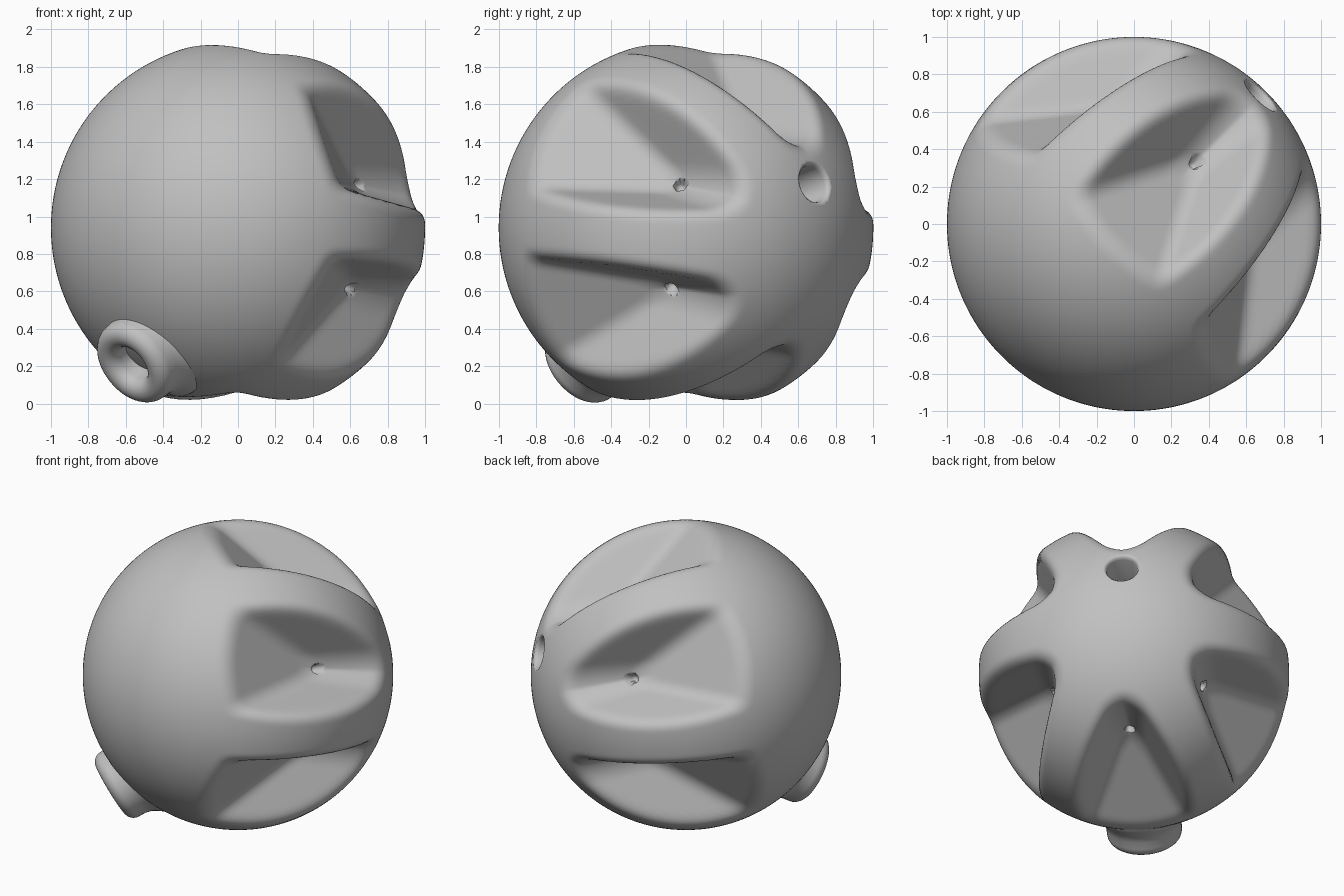
import bpy, bmesh, math
from mathutils import Vector

cube = bpy.data.objects.get("Cube")
if cube:
    bpy.data.objects.remove(cube, do_unlink=True)

CENTRE = Vector((0, 0, 0.94))
AXIS = Vector((0.70, 0.70, -0.12)).normalized()      # scoops are arranged round this
SIDE = Vector((1, -1, 0)).normalized()
UP = AXIS.cross(SIDE)
if UP.z < 0:
    UP = -UP

grey = bpy.data.materials.new("satin_grey")
grey.use_nodes = True
grey.diffuse_color = (0.53, 0.53, 0.53, 1)
grey.node_tree.nodes["Principled BSDF"].inputs["Base Color"].default_value = (0.53, 0.53, 0.53, 1)


def finish(name, bm):
    mesh = bpy.data.meshes.new(name)
    bm.to_mesh(mesh)
    bm.free()
    obj = bpy.data.objects.new(name, mesh)
    bpy.context.collection.objects.link(obj)
    mesh.materials.append(grey)
    return obj


def smooth(obj):
    bpy.ops.object.select_all(action='DESELECT')
    obj.select_set(True)
    bpy.context.view_layer.objects.active = obj
    bpy.ops.object.shade_smooth_by_angle(angle=math.radians(50))


def lathe(name, profile, origin, direction, steps=64):
    """Turn (radius, height) points round a direction."""
    bm = bmesh.new()
    verts = [bm.verts.new((r, 0, h)) for r, h in profile]
    edges = [bm.edges.new(pair) for pair in zip(verts, verts[1:])]
    bmesh.ops.spin(bm, geom=verts + edges, cent=(0, 0, 0), axis=(0, 0, 1),
                   angle=math.tau, steps=steps)
    bmesh.ops.remove_doubles(bm, verts=bm.verts, dist=0.0005)
    bmesh.ops.recalc_face_normals(bm, faces=bm.faces)
    obj = finish(name, bm)
    obj.location = origin
    obj.rotation_mode = 'QUATERNION'
    obj.rotation_quaternion = direction.to_track_quat('Z', 'Y')
    return obj


def smax(a, b, k):
    h = max(k - abs(a - b), 0) / k
    return max(a, b) + h * h * k / 4


# Scoop: two flaring walls and a narrow bed, closed by a slanted floor
FLARE, SPREAD, BED = 0.88, 0.10, 0.03
NORM = math.sqrt(1 + FLARE ** 2 + SPREAD ** 2)
DOT_U, DOT_T = 0.53, 0.39


def solid(u, w, t, r):
    du, dt = u - DOT_U, t - DOT_T
    wall = (abs(w) - BED - FLARE * du - SPREAD * dt) / NORM
    floor = -0.84 * du - 0.545 * dt
    trough = smax(smax(wall, -du, 0.09), floor, 0.05)
    body = smax(r - 1, -trough, 0.06)
    pit = 0.03 - math.sqrt(du * du + w * w + dt * dt)
    return smax(body, pit, 0.02)


def surface_radius(d):
    t = d.dot(AXIS)
    a, b = d.dot(UP), d.dot(SIDE)
    rho = math.hypot(a, b)
    sector = math.tau / 6
    ang = math.atan2(b, a)
    ang -= sector * round(ang / sector)
    u, w = rho * math.cos(ang), rho * math.sin(ang)
    lo, hi = 0.3, 1.02
    for _ in range(14):
        mid = (lo + hi) / 2
        if solid(u * mid, w * mid, t * mid, mid) < 0:
            lo = mid
        else:
            hi = mid
    return lo


# Scooped ball
bm = bmesh.new()
bmesh.ops.create_icosphere(bm, subdivisions=7, radius=1)
for v in bm.verts:
    d = v.co.normalized()
    v.co = d * surface_radius(d)
ball = finish("scooped_ball", bm)
ball.location = CENTRE

# Screw hole with a softened rim
hole_dir = Vector((0.68, 0.69, 0.24)).normalized()
cutter = lathe("hole_cutter", [(0, -0.25), (0.1, -0.25), (0.1, -0.035), (0.105, -0.018),
                               (0.12, -0.005), (0.15, 0.01), (0.15, 0.1), (0, 0.1)],
               CENTRE + hole_dir, hole_dir)
cutter.hide_render = True
bpy.context.view_layer.objects.active = ball
cut = ball.modifiers.new("screw_hole", 'BOOLEAN')
cut.object = cutter
cut.operation = 'DIFFERENCE'
cut.solver = 'EXACT'
bpy.ops.object.modifier_apply(modifier=cut.name)
bpy.data.objects.remove(cutter, do_unlink=True)
smooth(ball)

# Hollow stub with a rounded lip
stub_dir = Vector((-0.61, -0.61, -0.5)).normalized()
LIP, MID = 0.07, 0.172
lip = [(MID + LIP * math.cos(a), LIP * (math.sin(a) - 1))
       for a in (math.pi * i / 12 for i in range(12, -1, -1))]
profile = ([(0, -0.22), (MID - LIP, -0.22)] + lip
           + [(0.244, -0.12), (0.255, -0.16), (0.28, -0.2), (0.32, -0.25), (0.32, -0.36), (0, -0.36)])
stub = lathe("hollow_stub", profile, CENTRE + Vector((-0.59, -0.59, -0.75)), stub_dir)
smooth(stub)
